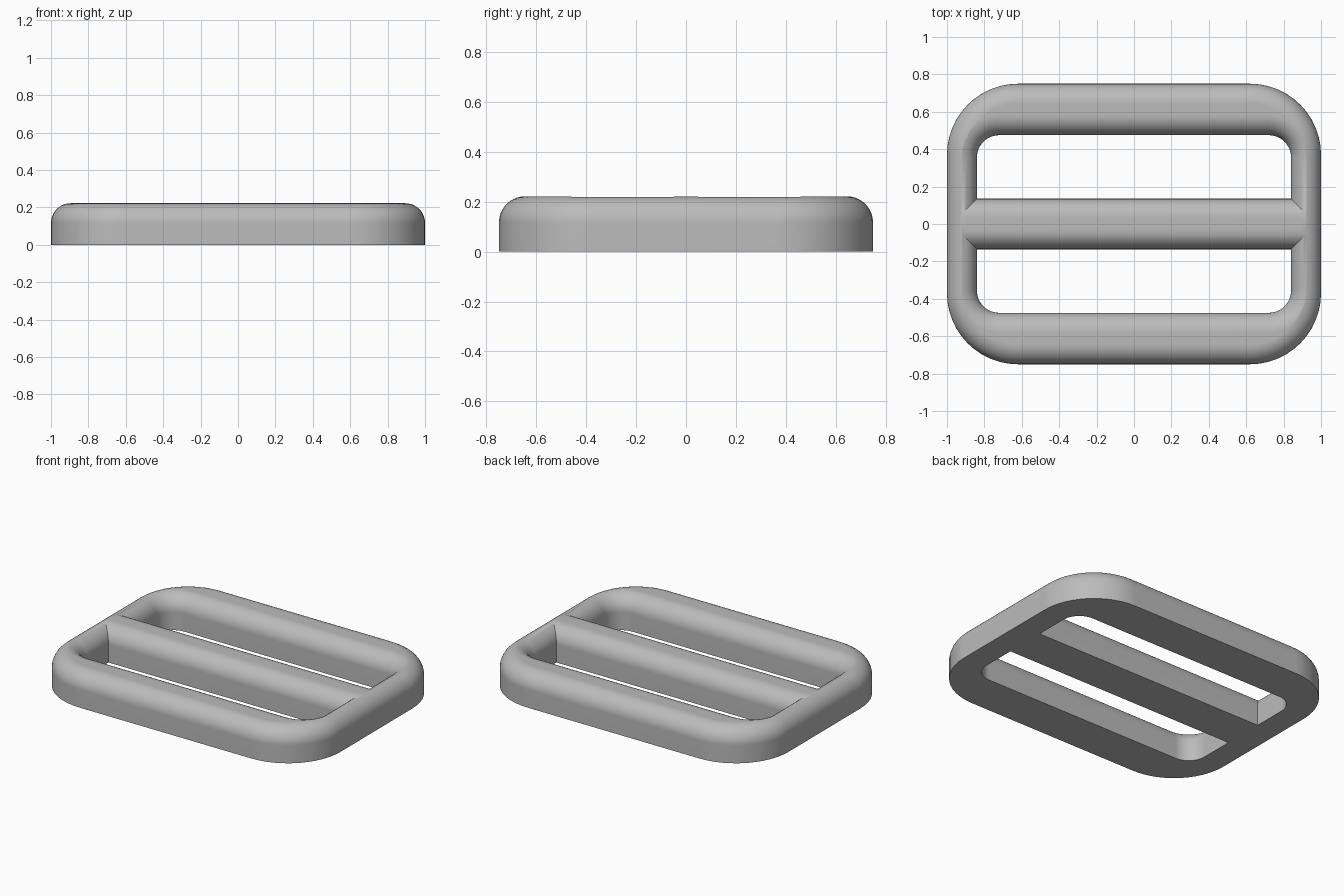
import bpy, bmesh
from math import sin, cos, pi

cube = bpy.data.objects.get("Cube")
if cube:
    bpy.data.objects.remove(cube, do_unlink=True)

HEIGHT, FILLET = 0.222, 0.105
ARC, STEPS = 12, 10

grey = bpy.data.materials.new("plain grey")
grey.use_nodes = True
grey.diffuse_color = (0.5, 0.5, 0.5, 1)
grey.node_tree.nodes["Principled BSDF"].inputs["Base Color"].default_value = (0.5, 0.5, 0.5, 1)


def outline(x, y0, y1, r0, r1, grow):
    """Rectangle outline, grown outwards; r0 and r1 round the lower and upper corners."""
    corners = [(x, y1, r1, 1, 1, 0), (-x, y1, r1, -1, 1, 1),
               (-x, y0, r0, -1, -1, 2), (x, y0, r0, 1, -1, 3)]
    points = []
    for cx, cy, r, sx, sy, quarter in corners:
        if r == 0:
            points.append((cx + sx * grow, cy + sy * grow))
            continue
        for i in range(ARC + 1):
            a = (quarter + i / ARC) * pi / 2
            points.append((cx - sx * r + (r + grow) * cos(a),
                           cy - sy * r + (r + grow) * sin(a)))
    return points


def loft(name, shape, levels):
    """Closed solid through the outline at each (height, growth) level."""
    bm = bmesh.new()
    rings = [[bm.verts.new((px, py, z)) for px, py in outline(*shape, grow)]
             for z, grow in levels]
    n = len(rings[0])
    for low, high in zip(rings, rings[1:]):
        for i in range(n):
            j = (i + 1) % n
            bm.faces.new((low[i], low[j], high[j], high[i]))
    bm.faces.new(rings[0][::-1])
    bm.faces.new(rings[-1])
    bmesh.ops.recalc_face_normals(bm, faces=bm.faces)
    mesh = bpy.data.meshes.new(name)
    bm.to_mesh(mesh)
    bm.free()
    mesh.materials.append(grey)
    obj = bpy.data.objects.new(name, mesh)
    bpy.context.collection.objects.link(obj)
    return obj


# Quarter-round edge, as (height, inset) steps
edge = [(HEIGHT - FILLET + FILLET * sin(t), FILLET * (1 - cos(t)))
        for t in (i / STEPS * pi / 2 for i in range(STEPS + 1))]

# Rounded slab
buckle = loft("strap_buckle", (1, -0.75, 0.75, 0.38, 0.38),
              [(0, 0)] + [(z, -d) for z, d in edge])

# Two strap slots with flared upper rims, leaving the centre bar
flare = [(-0.1, 0)] + edge + [(HEIGHT + 0.1, FILLET)]
slots = [loft("back_slot_cutter", (0.84, 0.135, 0.475, 0, 0.12), flare),
         loft("front_slot_cutter", (0.84, -0.475, -0.135, 0.12, 0), flare)]

bpy.ops.object.select_all(action="DESELECT")
bpy.context.view_layer.objects.active = buckle
buckle.select_set(True)
for slot in slots:
    cut = buckle.modifiers.new(slot.name, "BOOLEAN")
    cut.operation = "DIFFERENCE"
    cut.solver = "EXACT"
    cut.object = slot
    bpy.ops.object.modifier_apply(modifier=cut.name)
for slot in slots:
    bpy.data.objects.remove(slot, do_unlink=True)

# Smooth rounded surfaces with crisp base and bar joints
bpy.ops.object.shade_smooth_by_angle(angle=pi / 7)
weighted = buckle.modifiers.new("even_shading", "WEIGHTED_NORMAL")
weighted.keep_sharp = True
